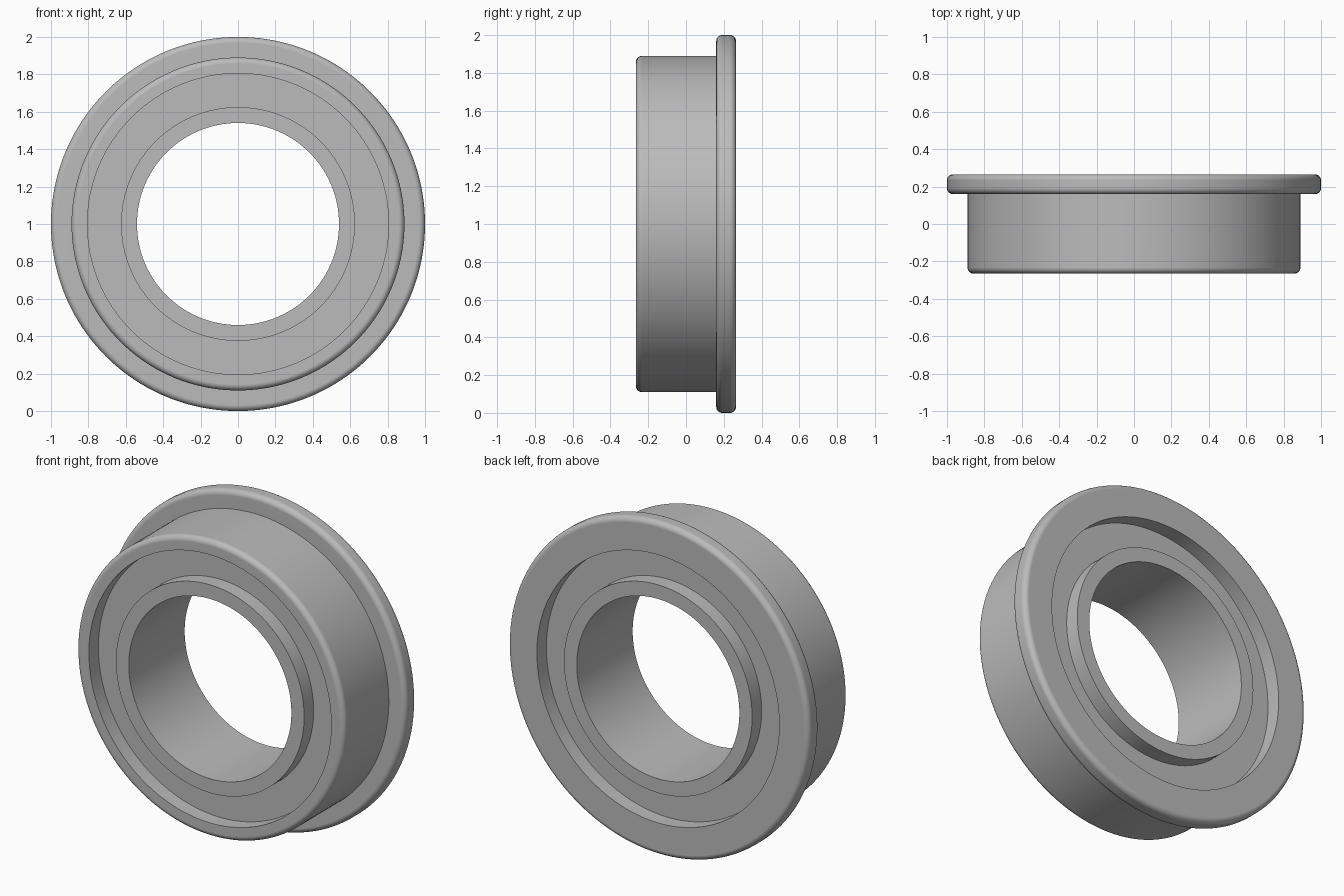
import bpy
import bmesh
import math
from mathutils import Matrix, Vector

if "Cube" in bpy.data.objects:
    bpy.data.objects.remove(bpy.data.objects["Cube"], do_unlink=True)

SEGMENTS = 160
HALF = 0.265          # half width of the bearing
RECESS = 0.09         # depth of the shields below the end faces
BORE, INNER, OUTER, BODY, FLANGE = 0.54, 0.625, 0.805, 0.89, 1.0
FLANGE_Y = 0.16       # front face of the flange
FILLET = 0.032

steel = bpy.data.materials.new("steel grey")
steel.use_nodes = True
colour = (0.5, 0.5, 0.5, 1)
steel.diffuse_color = colour
steel.node_tree.nodes["Principled BSDF"].inputs["Base Color"].default_value = colour


def fillet(radius, y, start, steps=8):
    """Quarter-round corner ending at the outer radius, as (radius, y) points."""
    cy = y + FILLET if start < 0 else y - FILLET
    angles = [math.radians(start + 90 * i / steps) for i in range(steps + 1)]
    return [(radius - FILLET + FILLET * math.cos(a), cy + FILLET * math.sin(a))
            for a in angles]


def lathe(name, profile):
    """Revolve a closed (radius, y) profile around the y axis."""
    bm = bmesh.new()
    rings = []
    for i in range(SEGMENTS):
        turn = Matrix.Rotation(math.tau * i / SEGMENTS, 3, "Y")
        rings.append([bm.verts.new(turn @ Vector((r, y, 0)) + Vector((0, 0, 1)))
                      for r, y in profile])
    n = len(profile)
    for i in range(SEGMENTS):
        a, b = rings[i], rings[(i + 1) % SEGMENTS]
        for j in range(n):
            k = (j + 1) % n
            bm.faces.new((a[j], a[k], b[k], b[j]))
    bmesh.ops.recalc_face_normals(bm, faces=bm.faces)
    mesh = bpy.data.meshes.new(name)
    bm.to_mesh(mesh)
    bm.free()
    mesh.materials.append(steel)
    obj = bpy.data.objects.new(name, mesh)
    bpy.context.collection.objects.link(obj)
    bpy.ops.object.select_all(action="DESELECT")
    obj.select_set(True)
    bpy.context.view_layer.objects.active = obj
    bpy.ops.object.shade_smooth_by_angle(angle=math.radians(30))
    weighted = obj.modifiers.new("flat_end_faces", "WEIGHTED_NORMAL")
    weighted.keep_sharp = True
    return obj


def band(name, r0, r1, y0, y1):
    """Plain rectangular ring."""
    return lathe(name, [(r0, y0), (r1, y0), (r1, y1), (r0, y1)])


# Outer ring with rounded front edge and rounded flange at the back
lathe("outer_ring_with_flange",
      [(OUTER, -HALF)] + fillet(BODY, -HALF, -90) + [(BODY, FLANGE_Y)]
      + fillet(FLANGE, FLANGE_Y, -90) + fillet(FLANGE, HALF, 0)
      + [(OUTER, HALF)])

# Inner ring around the bore
band("inner_ring", BORE, INNER, -HALF, HALF)

# Recessed shields closing the gap on both sides
floor = HALF - RECESS
band("front_shield", INNER, OUTER, -floor, -floor + 0.04)
band("back_shield", INNER, OUTER, floor - 0.04, floor)
